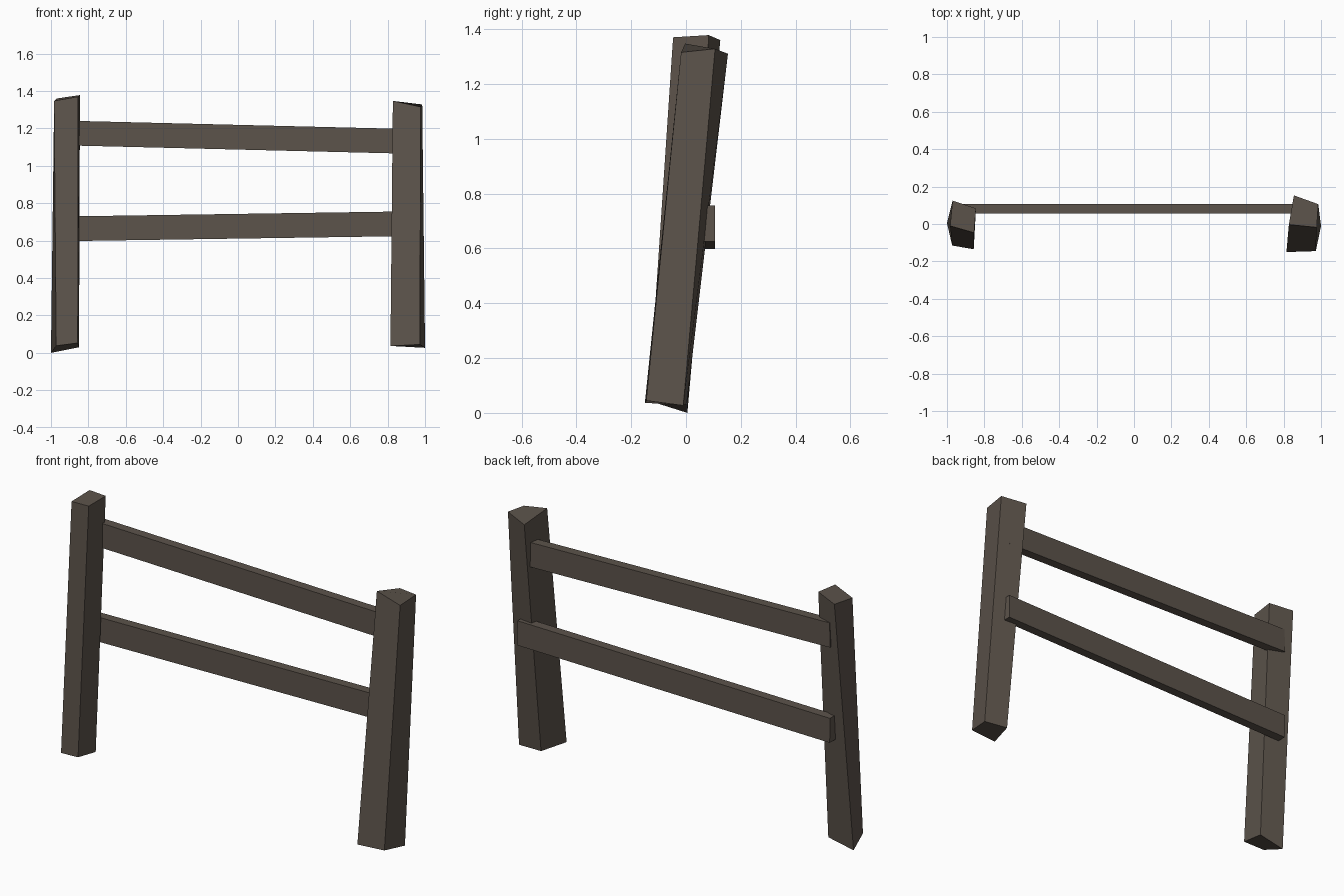
import bpy
import bmesh
import math

default_cube = bpy.data.objects.get("Cube")
if default_cube:
    bpy.data.objects.remove(default_cube, do_unlink=True)


def make_material(name, colour):
    material = bpy.data.materials.new(name)
    material.use_nodes = True
    material.diffuse_color = colour
    shader = material.node_tree.nodes["Principled BSDF"]
    shader.inputs["Base Color"].default_value = colour
    return material


weathered_wood = make_material("weathered wood", (0.107, 0.087, 0.07, 1))


def add_object(name, bm):
    bmesh.ops.recalc_face_normals(bm, faces=bm.faces)
    mesh = bpy.data.meshes.new(name)
    bm.to_mesh(mesh)
    bm.free()
    mesh.materials.append(weathered_wood)
    obj = bpy.data.objects.new(name, mesh)
    bpy.context.collection.objects.link(obj)
    return obj


def add_post(name, foot, head):
    """Rough-hewn post: loft between a foot and a head quad."""
    bm = bmesh.new()
    lower = [bm.verts.new(corner) for corner in foot]
    upper = [bm.verts.new(corner) for corner in head]
    bm.faces.new(lower)
    bm.faces.new(upper)
    for i in range(len(lower)):
        j = (i + 1) % len(lower)
        bm.faces.new((lower[i], lower[j], upper[j], upper[i]))
    return add_object(name, bm)


def add_rail(name, height, tilt):
    """Straight plank nailed across the backs of the posts."""
    bm = bmesh.new()
    bmesh.ops.create_cube(bm, size=1)
    bmesh.ops.scale(bm, vec=(1.86, 0.05, 0.132), verts=bm.verts)
    rail = add_object(name, bm)
    rail.location = (0, 0.081, height)
    rail.rotation_euler.y = math.radians(tilt)
    return rail


# Leaning posts, corners ordered front right, front left, back left, back right
add_post(
    "left_post",
    foot=[(0.815, -0.15, 0.037), (0.972, -0.145, 0.045),
          (1.0, -0.01, 0.027), (0.86, 0.003, 0.035)],
    head=[(0.828, -0.003, 1.347), (0.977, -0.018, 1.315),
          (0.985, 0.106, 1.328), (0.855, 0.153, 1.31)],
)
add_post(
    "right_post",
    foot=[(-0.972, -0.115, 0.038), (-0.857, -0.135, 0.053),
          (-0.85, 0.005, 0.03), (-1.0, 0.005, 0.0)],
    head=[(-0.983, -0.01, 1.347), (-0.855, -0.047, 1.37),
          (-0.845, 0.083, 1.378), (-0.97, 0.125, 1.36)],
)

# Cross rails, each slightly out of level
add_rail("upper_rail", 1.153, 1.4)
add_rail("lower_rail", 0.677, -0.85)
